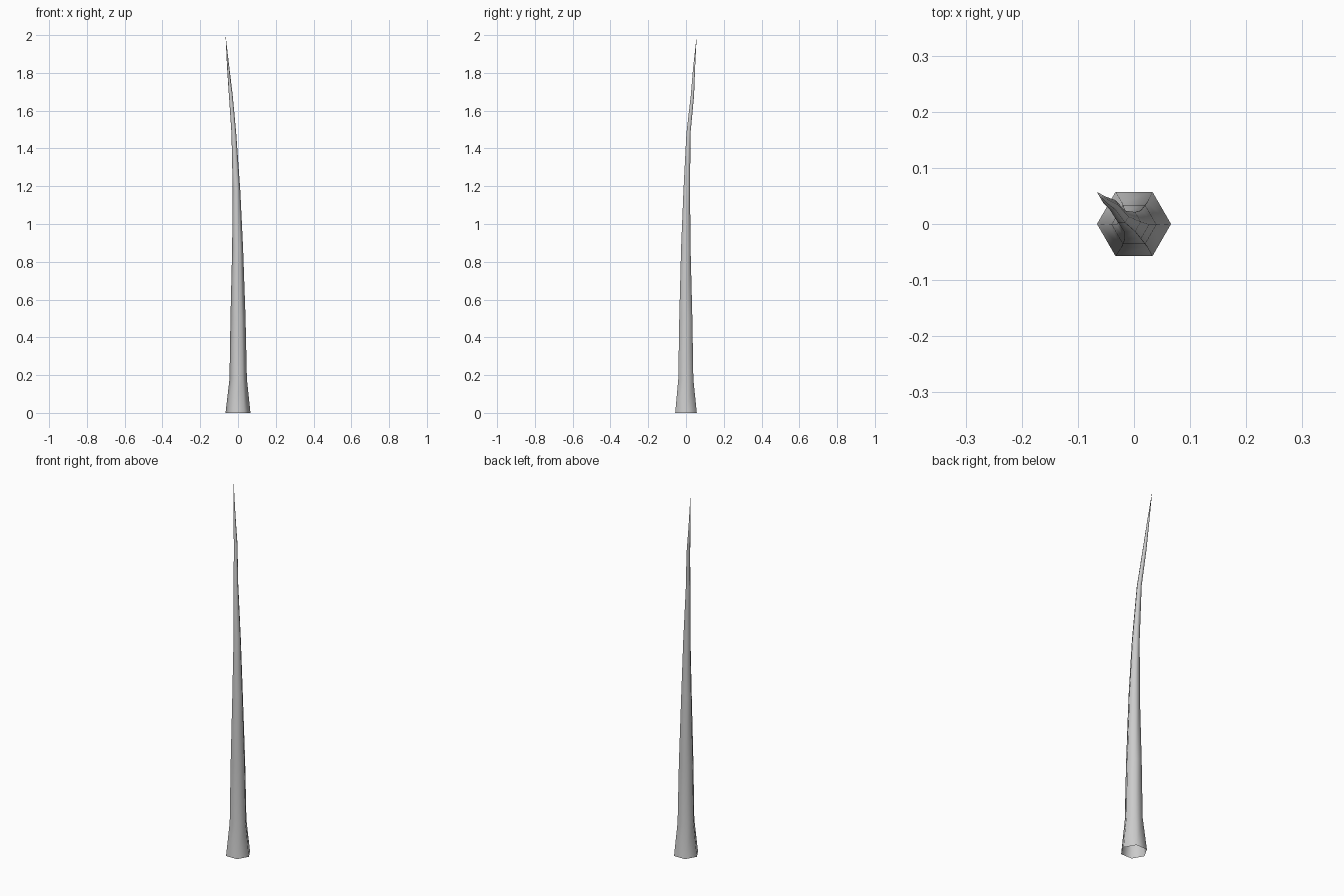
import bpy, bmesh
from math import cos, sin, pi

if "Cube" in bpy.data.objects:
    bpy.data.objects.remove(bpy.data.objects["Cube"])

SIDES = 6
# stalk cross-sections: centre x, centre y, height, radius
SECTIONS = [
    (0.0, 0.0, 0.0, 0.066),
    (0.001, -0.001, 0.18, 0.046),
    (0.0, -0.001, 0.50, 0.040),
    (-0.002, -0.001, 0.87, 0.029),
    (-0.008, 0.004, 1.18, 0.020),
    (-0.022, 0.013, 1.48, 0.0125),
    (-0.038, 0.034, 1.68, 0.010),
    (-0.052, 0.043, 1.83, 0.006),
]
TIP = (-0.066, 0.057, 2.0)

bm = bmesh.new()
rings = []
for x, y, z, r in SECTIONS:
    rings.append([bm.verts.new((x + r * cos(2 * pi * i / SIDES),
                                y + r * sin(2 * pi * i / SIDES), z))
                  for i in range(SIDES)])

# tapering walls, open at the base
for low, high in zip(rings, rings[1:]):
    for i in range(SIDES):
        j = (i + 1) % SIDES
        bm.faces.new((low[i], low[j], high[j], high[i]))

# pointed tip
tip = bm.verts.new(TIP)
for i in range(SIDES):
    bm.faces.new((rings[-1][i], rings[-1][(i + 1) % SIDES], tip))

for f in bm.faces:
    f.smooth = True
mesh = bpy.data.meshes.new("stalk")
bm.to_mesh(mesh)
bm.free()
stalk = bpy.data.objects.new("stalk", mesh)
bpy.context.collection.objects.link(stalk)
